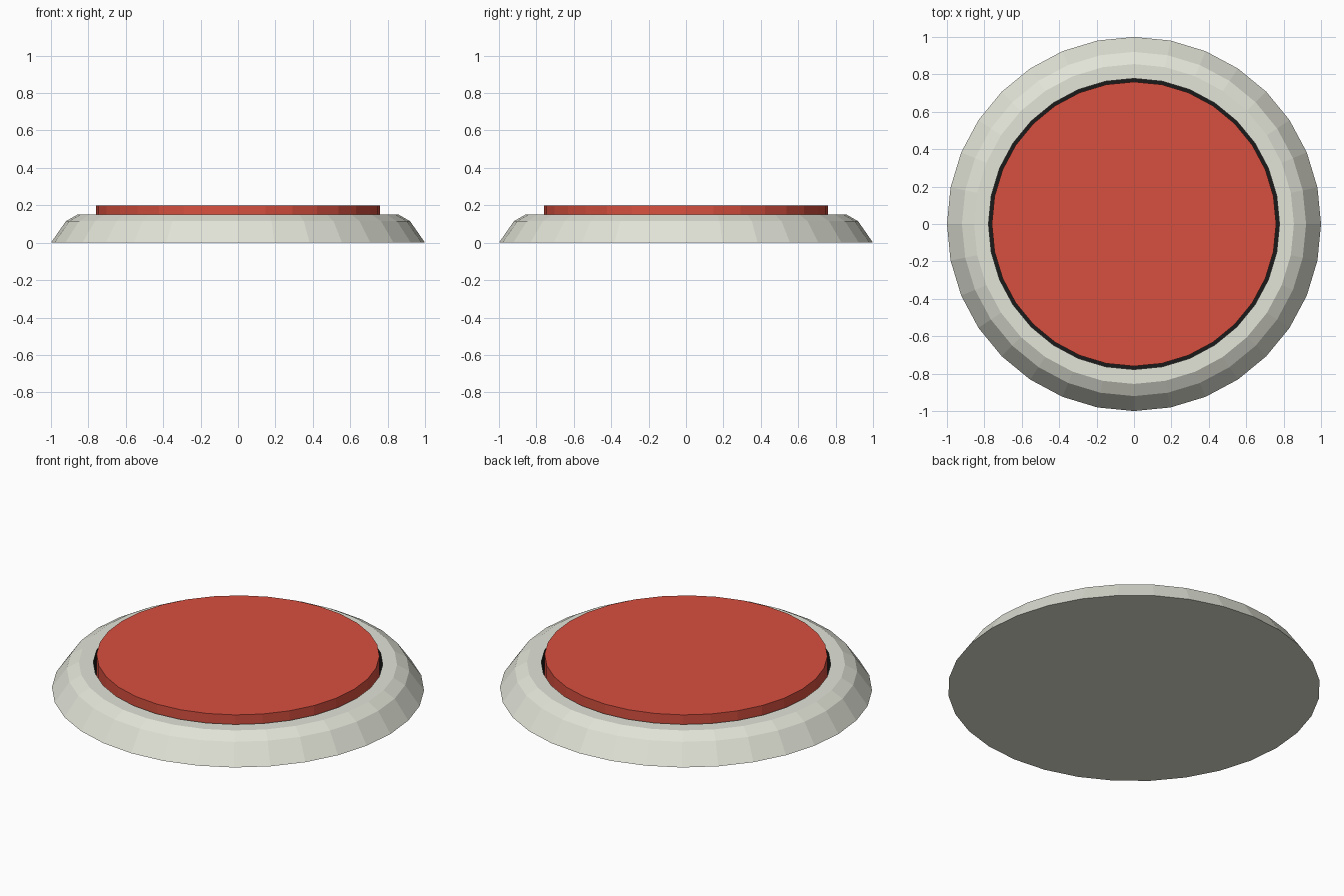
import bpy, bmesh
from math import sin, cos, pi

if "Cube" in bpy.data.objects:
    bpy.data.objects.remove(bpy.data.objects["Cube"])

SIDES = 32


def material(name, color):
    m = bpy.data.materials.new(name)
    m.diffuse_color = color
    m.use_nodes = True
    m.node_tree.nodes["Principled BSDF"].inputs["Base Color"].default_value = m.diffuse_color
    return m


def lathe(name, profile, mats, slots):
    """Spin a (radius, z) profile into a closed solid; slots = material index per band."""
    bm = bmesh.new()
    rings = [[bm.verts.new((r * cos(2 * pi * i / SIDES), r * sin(2 * pi * i / SIDES), z))
              for i in range(SIDES)] for r, z in profile]
    for lo, hi, slot in zip(rings, rings[1:], slots):
        for i in range(SIDES):
            j = (i + 1) % SIDES
            bm.faces.new((lo[i], lo[j], hi[j], hi[i])).material_index = slot
    bm.faces.new(rings[0][::-1])
    bm.faces.new(rings[-1]).material_index = slots[-1]
    bmesh.ops.recalc_face_normals(bm, faces=bm.faces)
    mesh = bpy.data.meshes.new(name)
    bm.to_mesh(mesh)
    bm.free()
    for m in mats:
        mesh.materials.append(m)
    obj = bpy.data.objects.new(name, mesh)
    bpy.context.collection.objects.link(obj)
    return obj


ivory = material("ivory", (0.76, 0.77, 0.68, 1))
black = material("black", (0.01, 0.01, 0.01, 1))
red = material("red", (0.68, 0.08, 0.05, 1))

# Bevelled housing with a dark recess for the button
lathe("housing",
      [(1.0, 0), (0.92, 0.115), (0.855, 0.152), (0.778, 0.152), (0.778, 0.05)],
      [ivory, black], [0, 0, 0, 1])

# Push button standing in the recess
lathe("button", [(0.76, 0.05), (0.76, 0.2)], [red], [0])
